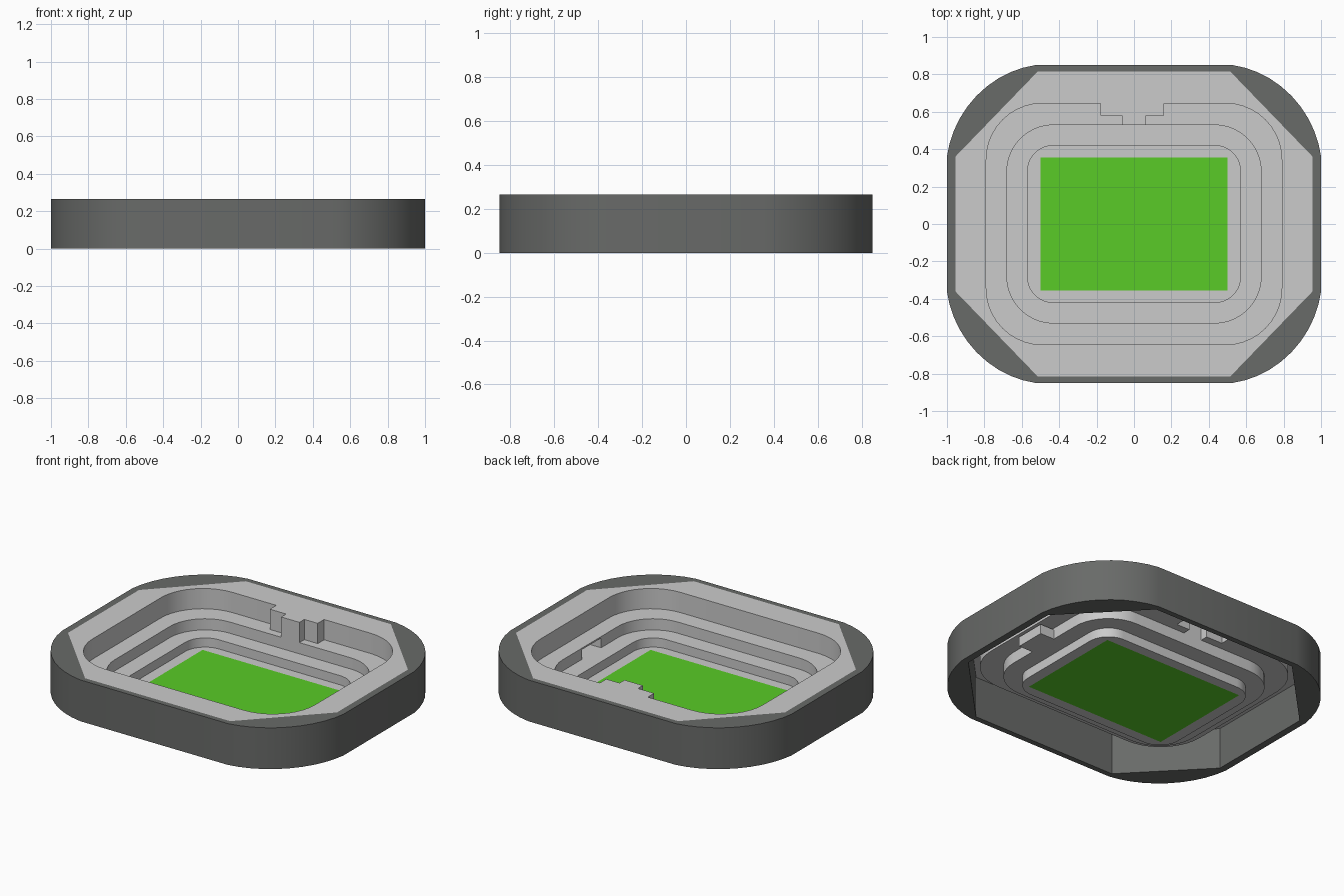
import bpy, bmesh, math
from mathutils import Vector

if "Cube" in bpy.data.objects:
    bpy.data.objects.remove(bpy.data.objects["Cube"])

N = 10                       # segments per rounded corner
TOP, MID, LOW, FLOOR = 0.265, 0.135, 0.063, 0.004


def loop(hx, hy, fx, fy, z, k=1.0):
    """Rectangle hx by hy with flats to fx / fy; k = corner roundness (0 = straight)."""
    quarter = []
    for i in range(N + 1):
        u = i / N
        a = u * math.pi / 2
        ex, ey = fx + (hx - fx) * math.cos(a), fy + (hy - fy) * math.sin(a)
        cx, cy = hx + (fx - hx) * u, fy + (hy - fy) * u
        quarter.append((cx + (ex - cx) * k, cy + (ey - cy) * k))
    back = quarter[::-1]
    pts = (quarter + [(-x, y) for x, y in back]
           + [(-x, -y) for x, y in quarter] + [(x, -y) for x, y in back])
    return [(x, y, z) for x, y in pts]


def skin(loops, closed=False):
    bm = bmesh.new()
    rings = [[bm.verts.new(p) for p in lp] for lp in loops]
    if closed:
        rings.append(rings[0])
    n = len(rings[0])
    for a, b in zip(rings, rings[1:]):
        for i in range(n):
            j = (i + 1) % n
            bm.faces.new((a[i], a[j], b[j], b[i]))
    bmesh.ops.remove_doubles(bm, verts=bm.verts, dist=1e-5)
    return bm


def cut_opening(bm, lo, hi, axes):
    """Slice along the box sides and delete the faces inside the box."""
    for ax in axes:
        for v in (lo[ax], hi[ax]):
            no = Vector((0, 0, 0))
            no[ax] = 1
            bmesh.ops.bisect_plane(bm, geom=bm.verts[:] + bm.edges[:] + bm.faces[:],
                                   dist=1e-5, plane_co=no * v, plane_no=no)
    gone = [f for f in bm.faces
            if all(lo[i] + 1e-4 < f.calc_center_median()[i] < hi[i] - 1e-4 for i in range(3))]
    bmesh.ops.delete(bm, geom=gone, context='FACES')


def finish(bm, name, color=None, smooth=False):
    me = bpy.data.meshes.new(name)
    bm.to_mesh(me)
    bm.free()
    ob = bpy.data.objects.new(name, me)
    bpy.context.collection.objects.link(ob)
    if color:
        mat = bpy.data.materials.new(name + "_colour")
        mat.diffuse_color = (*color, 1)
        mat.use_nodes = True
        mat.node_tree.nodes["Principled BSDF"].inputs["Base Color"].default_value = mat.diffuse_color
        me.materials.append(mat)
    if smooth:
        bpy.ops.object.select_all(action='DESELECT')
        ob.select_set(True)
        bpy.context.view_layer.objects.active = ob
        bpy.ops.object.shade_smooth_by_angle(angle=math.radians(20))
    return ob


# Outer wall: rounded outside, straight octagon inside
outer = (1.0, 0.85, 0.525, 0.36)
octagon = (0.955, 0.815, 0.515, 0.36)
finish(skin([loop(*outer, 0, 0.8), loop(*outer, TOP, 0.8),
             loop(*octagon, TOP, 0), loop(*octagon, 0, 0)], closed=True),
       "outer_wall", (0.14, 0.145, 0.14), True)

# Stepped tiers as an open shell, down to the floor around the pitch
t1, t2, t3 = (0.79, 0.645, 0.49, 0.345), (0.68, 0.53, 0.43, 0.28), (0.57, 0.42, 0.43, 0.28)
tiers = skin([loop(*octagon, TOP, 0), loop(*t1, TOP), loop(*t1, MID),
              loop(*t2, MID), loop(*t2, LOW), loop(*t3, LOW), loop(*t3, FLOOR),
              loop(0.5, 0.355, 0.5, 0.355, FLOOR)])
gate_lo, gate_hi = Vector((0.67, -0.11, LOW)), Vector((0.69, 0.085, 0.125))
cut_opening(tiers, (-0.18, 0.58, 0.13), (0.16, 0.645, 0.14), (0, 1))
cut_opening(tiers, (-0.065, 0.53, 0.13), (0.065, 0.58, 0.14), (0, 1))
cut_opening(tiers, gate_lo, gate_hi, (1, 2))
finish(tiers, "seating_tiers", smooth=True)

# Room block on the back tier, T-shaped and open below
bm = bmesh.new()
plan = [(-0.18, 0.645), (-0.18, 0.58), (-0.065, 0.58), (-0.065, 0.53),
        (0.065, 0.53), (0.065, 0.58), (0.16, 0.58), (0.16, 0.645)]
low = [bm.verts.new((x, y, MID)) for x, y in plan]
high = [bm.verts.new((x, y, TOP)) for x, y in plan]
bm.faces.new(high)
for i in range(len(plan) - 1):
    bm.faces.new((low[i], low[i + 1], high[i + 1], high[i]))
finish(bm, "room_block")

# Gate recess behind the opening in the right tier
bm = bmesh.new()
bmesh.ops.create_cube(bm, size=1)
for v in bm.verts:
    v.co = ((0.68, 0.78)[v.co.x > 0], (gate_lo.y, gate_hi.y)[v.co.y > 0],
            (gate_lo.z, gate_hi.z)[v.co.z > 0])
bmesh.ops.delete(bm, geom=[f for f in bm.faces if f.normal.x < -0.5], context='FACES_ONLY')
bmesh.ops.reverse_faces(bm, faces=bm.faces)
finish(bm, "gate_recess")

# Grass pitch
bm = bmesh.new()
bm.faces.new([bm.verts.new((sx * 0.5, sy * 0.355, FLOOR))
              for sx, sy in ((-1, -1), (1, -1), (1, 1), (-1, 1))])
finish(bm, "pitch", (0.1, 0.6, 0.02))
